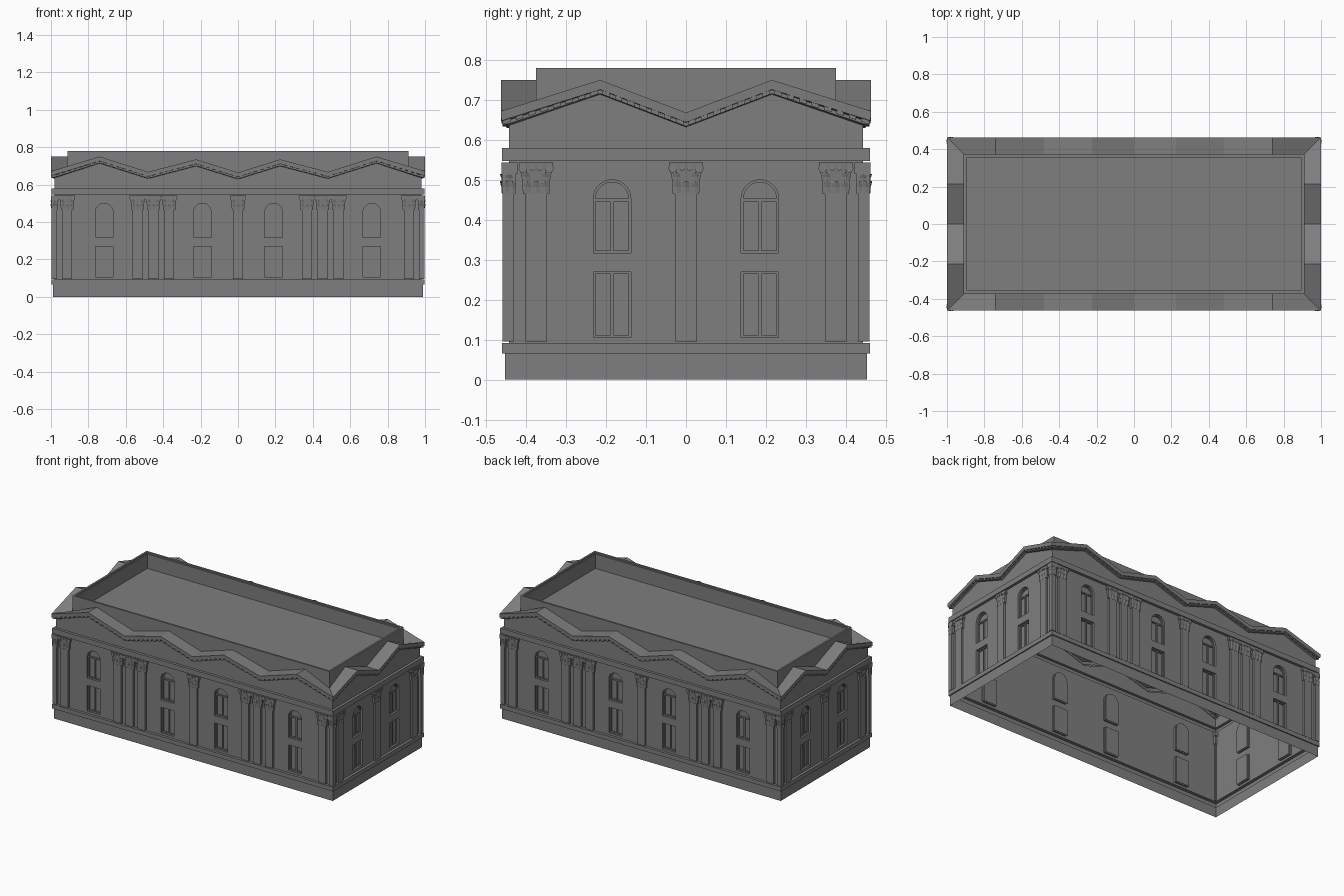
import bpy, bmesh, math
from mathutils import Matrix, Vector

cube = bpy.data.objects.get("Cube")
if cube:
    bpy.data.objects.remove(cube)

HX, HY = 1.0, 0.463

stone = bpy.data.materials.new("grey stone")
stone.use_nodes = True
GREY = (0.21, 0.21, 0.21, 1)
stone.diffuse_color = GREY
stone.node_tree.nodes["Principled BSDF"].inputs["Base Color"].default_value = GREY

# Each facade frame: x runs along the wall, y points inward from the outermost plane
FACADES = []
for k in range(4):
    half, dist = (HX, HY) if k % 2 == 0 else (HY, HX)
    frame = Matrix.Rotation(k * math.pi / 2, 4, 'Z') @ Matrix.Translation((0, -dist, 0))
    FACADES.append((frame, half, k % 2 == 0))

LONG_ZIG = [(-HX, .672), (-.74, .75), (-.48, .668), (-.225, .735), (0, .665),
            (.225, .735), (.48, .668), (.74, .75), (HX, .672)]
SHORT_ZIG = [(-HY, .672), (-.215, .75), (0, .668), (.215, .75), (HY, .672)]


def finish(name, bm):
    bmesh.ops.recalc_face_normals(bm, faces=bm.faces)
    mesh = bpy.data.meshes.new(name)
    bm.to_mesh(mesh)
    bm.free()
    mesh.materials.append(stone)
    obj = bpy.data.objects.new(name, mesh)
    bpy.context.collection.objects.link(obj)
    return obj


def loft(bm, loops, first=True, last=True, closed=False):
    rows = [[bm.verts.new(p) for p in loop] for loop in loops]
    n = len(rows[0])
    pairs = list(zip(rows, rows[1:])) + ([(rows[-1], rows[0])] if closed else [])
    for a, b in pairs:
        for i in range(n):
            j = (i + 1) % n
            bm.faces.new((a[i], a[j], b[j], b[i]))
    if first:
        bm.faces.new(rows[0])
    if last:
        bm.faces.new(rows[-1])


def prism(bm, frame, outline, y0, y1):
    """Extrude an (x, z) outline between two depths."""
    loft(bm, [[frame @ Vector((x, y, z)) for x, z in outline] for y in (y0, y1)])


def block(bm, frame, x0, x1, y0, y1, z0, z1, slope=0):
    lift = slope * (x1 - x0) / 2
    prism(bm, frame, [(x0, z0 - lift), (x1, z0 + lift), (x1, z1 + lift), (x0, z1 - lift)], y0, y1)


def course(name, section, closed=False):
    """Sweep an (inset, z) section around the rectangular plan."""
    bm = bmesh.new()
    loops = [[(sx * (HX - i), sy * (HY - i), z)
              for sx, sy in ((-1, -1), (1, -1), (1, 1), (-1, 1))] for i, z in section]
    loft(bm, loops, first=False, last=False, closed=closed)
    return finish(name, bm)


def outline(cx, w, z0, z1, arched):
    """Window outline, either square or round headed."""
    pts = [(cx - w, z0), (cx + w, z0)]
    if not arched:
        return pts + [(cx + w, z1), (cx - w, z1)]
    steps = 14
    return pts + [(cx + w * math.cos(math.pi * i / steps),
                   z1 - w + w * math.sin(math.pi * i / steps)) for i in range(steps + 1)]


# Single-skin plinth with its ledge, and the wall skin above
course("plinth", [(.01, 0), (.01, .065), (.003, .065), (.003, .092), (.023, .092)])
walls = course("walls", [(.02, .092), (.02, .548), (.023, .548), (.023, .092)], closed=True)

# Windows: openings, frames, casements and panes
cut, frames, panes = bmesh.new(), bmesh.new(), bmesh.new()
W = .047
for frame, half, is_long in FACADES:
    for cx in ((-.715, -.19, .19, .715) if is_long else (-.185, .185)):
        for z0, z1, arched in ((.106, .27, False), (.317, .5, True)):
            prism(cut, frame, outline(cx, W, z0, z1, arched), .01, .05)
            prism(panes, frame, outline(cx, W, z0, z1, arched), .041, .042)
            # Reveal and set-back surround in one strip
            big = outline(cx, W, z0, z1, arched)
            small = outline(cx, W - .006, z0 + .006, z1 - .006, arched)
            loops = [[frame @ Vector((x, y, z)) for x, z in o]
                     for o, y in ((big, .02), (big, .033), (small, .033), (small, .041))]
            loft(frames, loops, first=False, last=False)
            top = z1 - W if arched else z1 - .006
            # Centre mullion and transom
            block(frames, frame, cx - .004, cx + .004, .033, .041, z0 + .006, top)
            if arched:
                block(frames, frame, cx - .041, cx + .041, .033, .041, top - .008, top)
finish("window_frames", frames)
finish("window_panes", panes)
cutter = finish("window_cutter", cut)
cutter.hide_render = True
mod = walls.modifiers.new("openings", 'BOOLEAN')
mod.operation, mod.solver, mod.object = 'DIFFERENCE', 'EXACT', cutter
bpy.context.view_layer.objects.active = walls
bpy.ops.object.modifier_apply(modifier=mod.name)
bpy.data.objects.remove(cutter)


def leaf(bm, frame, cx, w, z0, z1, y0):
    """Acanthus leaf that curls outward at its tip."""
    loops = []
    for t, width, out in ((0, .9, 0), (.5, 1, .001), (.85, .8, .004), (1, .4, .004)):
        z, hw = z0 + (z1 - z0) * t, w * width
        loops.append([frame @ Vector(p) for p in (
            (cx - hw, y0 - out, z), (cx, y0 - out - .002, z),
            (cx + hw, y0 - out, z), (cx, y0 + .006 - out, z))])
    loft(bm, loops)


def volute(bm, frame, cx, cz, r):
    rim = [(cx + r * math.cos(math.tau * i / 10), cz + r * math.sin(math.tau * i / 10))
           for i in range(10)]
    prism(bm, frame, rim, .002, .02)


def capital(bm, frame, cx):
    bell = []
    for z, w, y in ((.465, .033, .008), (.5, .035, .008), (.525, .04, .006), (.543, .043, .004)):
        bell.append([frame @ Vector(p) for p in (
            (cx - w, y, z), (cx + w, y, z), (cx + w, .022, z), (cx - w, .022, z))])
    loft(bm, bell)
    for dx in (-.022, 0, .022):
        leaf(bm, frame, cx + dx, .01, .467, .497, .008)
    for dx in (-.024, .024):
        leaf(bm, frame, cx + dx, .01, .495, .52, .007)
    for s in (-1, 1):
        volute(bm, frame, cx + s * .033, .529, .011)
        volute(bm, frame, cx + s * .009, .53, .007)


# Pilasters with leafy capitals
shafts, capitals = bmesh.new(), bmesh.new()
for frame, half, is_long in FACADES:
    spots = (-.914, -.537, -.453, -.368, 0, .368, .453, .537, .914) if is_long else (-.375, 0, .375)
    for cx in spots:
        block(shafts, frame, cx - .027, cx + .027, .007, .022, .096, .466)
        capital(capitals, frame, cx)
    # Corner pier, built once per facade start
    a = -half
    block(shafts, frame, a + .004, a + .032, .004, .032, .096, .466)
    block(capitals, frame, a + .003, a + .037, .003, .037, .465, .515)
    block(capitals, frame, a + .001, a + .042, .001, .042, .515, .543)
    for s, inward in ((a, 1), (-a, -1)):
        leaf(capitals, frame, s + inward * .013, .009, .467, .497, .004)
        leaf(capitals, frame, s + inward * .029, .007, .467, .497, .004)
        leaf(capitals, frame, s + inward * .02, .01, .495, .515, .004)
        volute(capitals, frame, s + inward * .032, .529, .011)
finish("pilaster_shafts", shafts)
finish("pilaster_capitals", capitals)

# Entablature, zigzag cornice, parapet and sunken roof as one skin: (inset, height, follows zigzag)
SECTION = [(.023, .547, 0), (.003, .547, 0), (.003, .58, 0), (.02, .58, 0), (.02, -.036, 1),
           (.012, -.034, 1), (.012, -.025, 1), (.001, -.024, 1), (0, 0, 1), (.088, 0, 1),
           (.088, .78, 0), (.1, .78, 0), (.1, .772, 0), (.108, .772, 0), (.108, .68, 0)]
loops = []
for inset, height, follow in SECTION:
    loop = []
    for frame, half, is_long in FACADES:
        for u, z in (LONG_ZIG if is_long else SHORT_ZIG)[:-1]:
            loop.append(frame @ Vector((max(u, inset - half), inset, height + follow * z)))
    loops.append(loop)
bm = bmesh.new()
loft(bm, loops, first=False)
finish("entablature_and_roof", bm)

# Dentils following each slope
bm = bmesh.new()
for frame, half, is_long in FACADES:
    zig = LONG_ZIG if is_long else SHORT_ZIG
    for (u0, z0), (u1, z1) in zip(zig, zig[1:]):
        count = round((u1 - u0) / .031)
        slope = (z1 - z0) / (u1 - u0)
        for i in range(count):
            t = (i + .5) / count
            u, z = u0 + (u1 - u0) * t, z0 + (z1 - z0) * t
            block(bm, frame, u - .009, u + .009, .004, .014, z - .034, z - .024, slope)
finish("dentils", bm)
